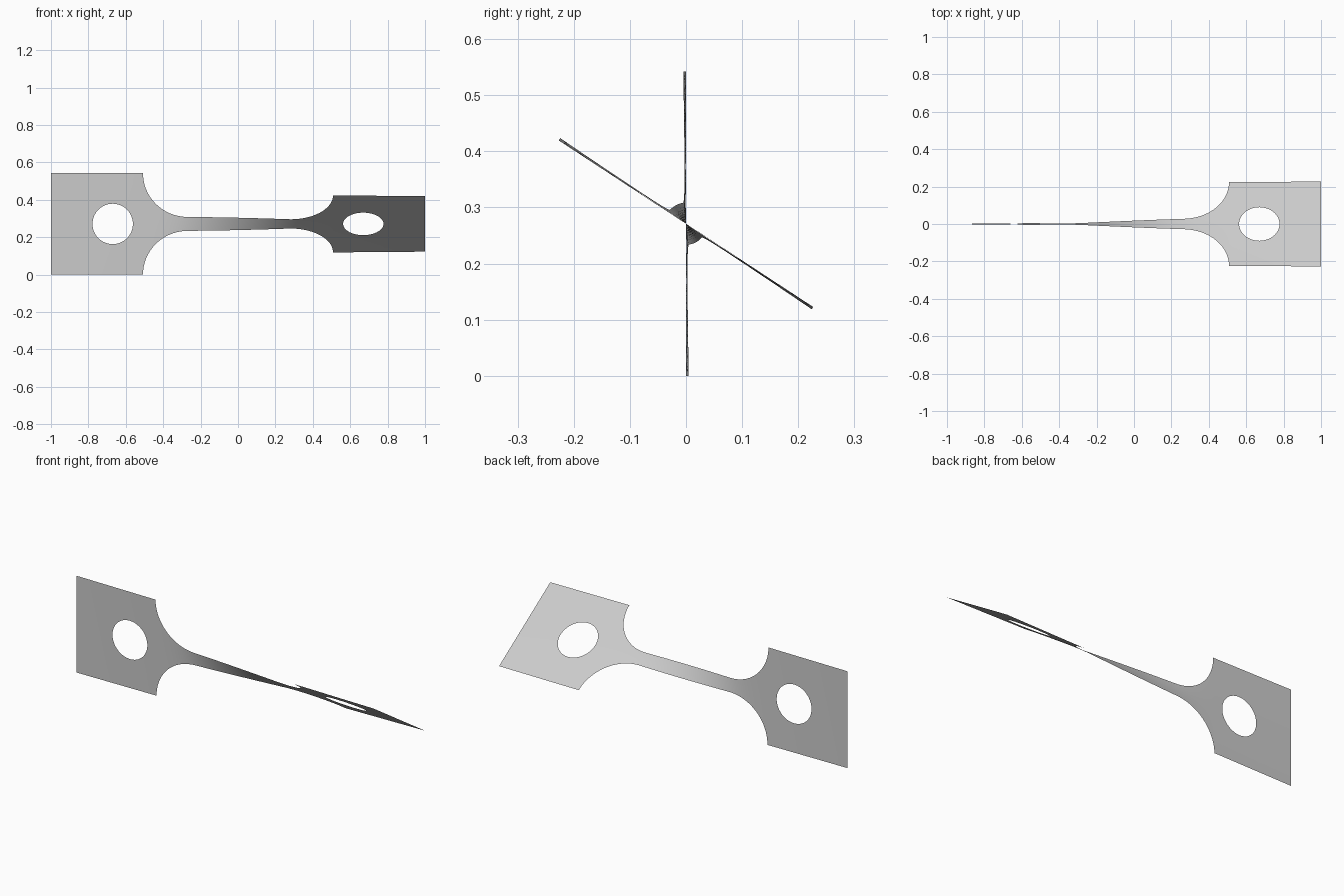
import bpy, bmesh
from math import sin, cos, sqrt, pi, radians

cube = bpy.data.objects.get("Cube")
if cube:
    bpy.data.objects.remove(cube, do_unlink=True)

HALF = 0.271        # half width of the grip plates
NECK = 0.0375       # half width of the narrow neck
NECK_END = 0.27     # where the fillet starts
GRIP = 0.508        # where the grip plate starts
HOLE_X, HOLE_R = 0.67, 0.108
TWIST = radians(56.8)
ROWS = 8


def outer(x):
    """Half width of the strip at x."""
    x = abs(x)
    if x <= NECK_END:
        return NECK
    if x >= GRIP - 1e-6:
        return HALF
    t = (x - NECK_END) / (GRIP - NECK_END)
    return NECK + (HALF - NECK) * (1 - sqrt(1 - t * t))


def inner(x):
    """Half height of the round hole at x."""
    d = HOLE_R ** 2 - (abs(x) - HOLE_X) ** 2
    return sqrt(d) if d > 1e-8 else 0.0


# Column stations along one half, closer together on the curves
def span(a, b, n):
    return [a + (b - a) * i / n for i in range(n)]


half = span(0, NECK_END, 16)
half += [NECK_END + (GRIP - NECK_END) * sin(pi / 2 * i / 20) for i in range(20)]
half += span(GRIP, HOLE_X - HOLE_R, 3)
half += [HOLE_X - HOLE_R * cos(pi * i / 32) for i in range(32)]
half += span(HOLE_X + HOLE_R, 1, 6) + [1.0]
stations = [-x for x in reversed(half[1:])] + half

# Twist gathers where the strip is narrow
angles = [0.0]
for a, b in zip(stations, stations[1:]):
    angles.append(angles[-1] + (b - a) * outer((a + b) / 2) ** -1.8)
angles = [a / angles[-1] * TWIST for a in angles]

# Twisted sheet: upper and lower halves, joined along the middle
bm = bmesh.new()
for side in (1, -1):
    columns = []
    for x, a in zip(stations, angles):
        lo, hi = inner(x), outer(x)
        col = []
        for j in range(ROWS + 1):
            v = side * (lo + (hi - lo) * j / ROWS)
            col.append(bm.verts.new((x, -v * sin(a), HALF + v * cos(a))))
        columns.append(col)
    for c, d in zip(columns, columns[1:]):
        for j in range(ROWS):
            quad = (c[j], d[j], d[j + 1], c[j + 1])
            bm.faces.new(quad if side > 0 else quad[::-1])
bmesh.ops.remove_doubles(bm, verts=bm.verts, dist=1e-5)
for f in bm.faces:
    f.smooth = True

mesh = bpy.data.meshes.new("twisted_strip")
bm.to_mesh(mesh)
bm.free()
strip = bpy.data.objects.new("twisted_strip", mesh)
bpy.context.collection.objects.link(strip)

# Plain grey finish
mat = bpy.data.materials.new("light_grey")
mat.use_nodes = True
colour = (0.6, 0.6, 0.6, 1)
mat.diffuse_color = colour
mat.node_tree.nodes["Principled BSDF"].inputs["Base Color"].default_value = colour
mesh.materials.append(mat)
